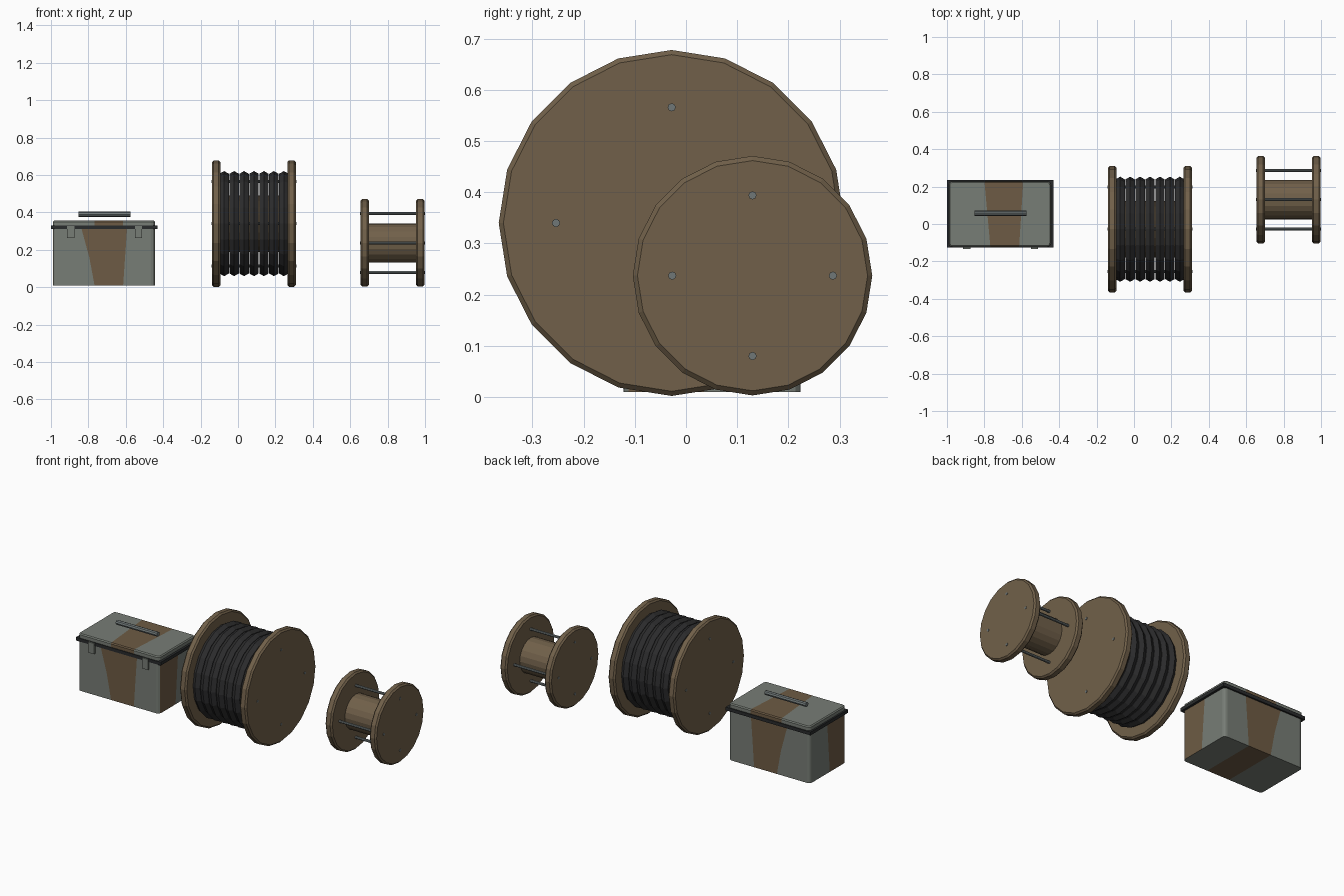
import bpy, bmesh, math
from mathutils import Matrix, Vector

if "Cube" in bpy.data.objects:
    bpy.data.objects.remove(bpy.data.objects["Cube"])


def mat(name, rgb):
    m = bpy.data.materials.new(name)
    m.diffuse_color = (*rgb, 1)
    m.use_nodes = True
    m.node_tree.nodes["Principled BSDF"].inputs["Base Color"].default_value = m.diffuse_color
    return m


WOOD = mat("weathered wood", (0.165, 0.118, 0.068))
CABLE = mat("black cable", (0.026, 0.026, 0.027))
METAL = mat("steel", (0.16, 0.185, 0.185))
GREY = mat("grey green paint", (0.185, 0.205, 0.18))
BROWN = mat("brown paint", (0.155, 0.105, 0.058))
SEAL = mat("dark seal", (0.022, 0.024, 0.025))


def finish(name, bm, *mats):
    bmesh.ops.recalc_face_normals(bm, faces=bm.faces)
    me = bpy.data.meshes.new(name)
    bm.to_mesh(me)
    bm.free()
    for m in mats:
        me.materials.append(m)
    ob = bpy.data.objects.new(name, me)
    bpy.context.collection.objects.link(ob)
    return ob


def x_cylinder(name, x0, x1, y, z, r, sides, m, bevel=0.0):
    """Cylinder along x with optional bevelled rims."""
    bm = bmesh.new()
    place = Matrix.Translation(((x0 + x1) / 2, y, z)) @ Matrix.Rotation(math.pi / 2, 4, 'Y')
    bmesh.ops.create_cone(bm, cap_ends=True, segments=sides, radius1=r, radius2=r,
                          depth=x1 - x0, matrix=place)
    if bevel:
        rims = [e for e in bm.edges if any(len(f.verts) > 4 for f in e.link_faces)]
        bmesh.ops.bevel(bm, geom=rims, offset=bevel, segments=1, affect='EDGES')
    return finish(name, bm, m)


def box_mesh(x0, x1, y0, y1, z0, z1, corner=0.0, top=0.0):
    """Box with rounded upright corners and an optional softened top."""
    bm = bmesh.new()
    bmesh.ops.create_cube(bm, size=1)
    for v in bm.verts:
        v.co = Vector((x0 if v.co.x < 0 else x1, y0 if v.co.y < 0 else y1,
                       z0 if v.co.z < 0 else z1))
    if corner:
        up = [e for e in bm.edges if abs(e.verts[0].co.z - e.verts[1].co.z) > 1e-4]
        bmesh.ops.bevel(bm, geom=up, offset=corner, segments=3, profile=0.5, affect='EDGES')
    if top:
        rim = [e for e in bm.edges if all(v.co.z > z1 - 1e-4 for v in e.verts)]
        bmesh.ops.bevel(bm, geom=rim, offset=top, segments=1, affect='EDGES')
    return bm


# Cable spools: two flanges, core and four tie rods
def spool(label, x0, x1, y, z, r, core, rod_at):
    t = 0.045
    x_cylinder(label + "_left_flange", x0, x0 + t, y, z, r, 20, WOOD, 0.009)
    x_cylinder(label + "_right_flange", x1 - t, x1, y, z, r, 20, WOOD, 0.009)
    x_cylinder(label + "_core", x0 + t, x1 - t, y, z, core, 20, WOOD)
    for i in range(4):
        a = i * math.pi / 2
        x_cylinder(f"{label}_rod_{i + 1}", x0 - 0.003, x1 + 0.003, y + rod_at * math.cos(a),
                   z + rod_at * math.sin(a), 0.008, 8, METAL)


spool("large_spool", -0.139, 0.309, -0.028, 0.34, 0.338, 0.151, 0.226)
spool("small_spool", 0.655, 0.997, 0.13, 0.237, 0.234, 0.105, 0.157)

# Cable turns on the large spool
for i in range(7):
    bpy.ops.mesh.primitive_torus_add(
        location=(-0.074 + i * 0.0532, -0.028, 0.34), rotation=(0, math.pi / 2, 0),
        major_segments=20, minor_segments=6, major_radius=0.252, minor_radius=0.029)
    turn = bpy.context.object
    turn.name = f"cable_turn_{i + 1}"
    turn.data.materials.append(CABLE)


# Painted bands: cut along a line in one plane, only inside a face subset
def cut(bm, keep, co, no):
    faces = [f for f in bm.faces if keep(f)]
    geom = {g for f in faces for g in (f, *f.edges, *f.verts)}
    bmesh.ops.bisect_plane(bm, geom=list(geom), plane_co=co, plane_no=no, dist=1e-5)


def interp(pts, t):
    for (a, pa), (b, pb) in zip(pts, pts[1:]):
        if t <= b:
            return pa + (pb - pa) * (t - a) / (b - a)
    return pts[-1][1]


# Box body with bowed band on front and back, half painted ends
Z_MID = 0.16
LEFT = [(0.01, -0.767), (Z_MID, -0.795), (0.325, -0.84)]
RIGHT = [(0.01, -0.614), (Z_MID, -0.604), (0.325, -0.592)]
bm = box_mesh(-0.99, -0.444, -0.122, 0.224, 0.01, 0.325, corner=0.02)
cut(bm, lambda f: True, (0, 0, Z_MID), (0, 0, 1))
for line in (LEFT, RIGHT):
    for (za, xa), (zb, xb) in zip(line, line[1:]):
        cut(bm, lambda f: za - 0.01 < f.calc_center_median().z < zb + 0.01,
            (xa, 0, za), (zb - za, 0, xa - xb))
cut(bm, lambda f: abs(f.normal.x) > 0.9, (0, 0.035, 0.01), (0, 1, -0.08))
for f in bm.faces:
    c = f.calc_center_median()
    if abs(f.normal.x) > 0.9:
        f.material_index = int(c.y < 0.035 + 0.08 * (c.z - 0.01))
    else:
        f.material_index = int(interp(LEFT, c.z) < c.x < interp(RIGHT, c.z))
finish("box_body", bm, GREY, BROWN)

# Box lid with a band that widens to the back
bm = box_mesh(-0.99, -0.444, -0.122, 0.228, 0.325, 0.356, corner=0.02, top=0.006)
cut(bm, lambda f: True, (-0.768, -0.12, 0), (0.35, 0.032, 0))
cut(bm, lambda f: True, (-0.614, -0.12, 0), (0.35, -0.022, 0))
for f in bm.faces:
    c = f.calc_center_median()
    s = (c.y + 0.12) / 0.35
    f.material_index = int(-0.768 - 0.032 * s < c.x < -0.614 + 0.022 * s)
finish("box_lid", bm, GREY, BROWN)

# Dark seal, two latches and the carry bar
finish("box_seal", box_mesh(-1.0, -0.43, -0.126, 0.234, 0.31, 0.33), SEAL)
for side, x in (("left", -0.893), ("right", -0.532)):
    finish(side + "_latch", box_mesh(x - 0.02, x + 0.02, -0.133, -0.118, 0.263, 0.328), GREY)
x_cylinder("carry_bar", -0.853, -0.576, 0.058, 0.39, 0.014, 8, METAL)
